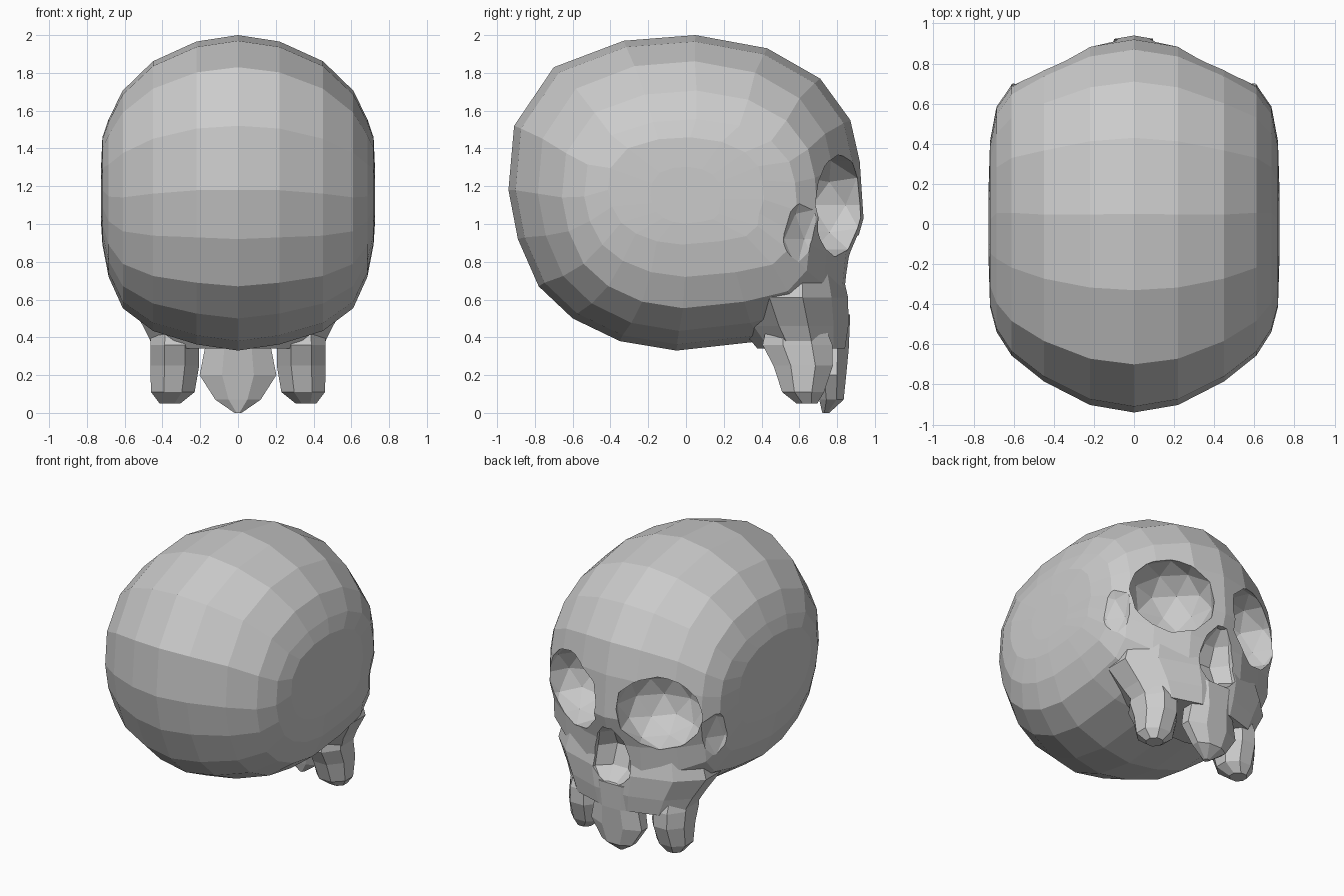
import bpy
import bmesh
from math import cos, sin, pi, radians
from mathutils import Matrix, Vector

old = bpy.data.objects.get("Cube")
if old:
    bpy.data.objects.remove(old, do_unlink=True)

bone = bpy.data.materials.new("bone grey")
bone.use_nodes = True
bone.diffuse_color = (0.6, 0.6, 0.6, 1)
bone.node_tree.nodes["Principled BSDF"].inputs["Base Color"].default_value = (0.6, 0.6, 0.6, 1)


def finish(name, bm):
    bmesh.ops.recalc_face_normals(bm, faces=bm.faces)
    mesh = bpy.data.meshes.new(name)
    bm.to_mesh(mesh)
    bm.free()
    mesh.materials.append(bone)
    obj = bpy.data.objects.new(name, mesh)
    bpy.context.collection.objects.link(obj)
    return obj


def loft(name, loops):
    """Skin closed loops of equal length and cap both ends."""
    bm = bmesh.new()
    rings = [[bm.verts.new(p) for p in loop] for loop in loops]
    n = len(rings[0])
    for a, b in zip(rings, rings[1:]):
        for i in range(n):
            j = (i + 1) % n
            bm.faces.new((a[i], a[j], b[j], b[i]))
    bm.faces.new(rings[0])
    bm.faces.new(rings[-1])
    return finish(name, bm)


def stack(name, levels, sides):
    """Upright lobe from (z, centre x, centre y, radius x, radius y) levels."""
    turns = [2 * pi * (i + 0.5) / sides for i in range(sides)]
    return loft(name, [[(cx + rx * cos(t), cy + ry * sin(t), z) for t in turns]
                       for z, cx, cy, rx, ry in levels])


def combine(base, other, operation):
    mod = base.modifiers.new(operation.lower(), 'BOOLEAN')
    mod.operation = operation
    mod.solver = 'EXACT'
    mod.object = other
    bpy.context.view_layer.objects.active = base
    bpy.ops.object.modifier_apply(modifier=mod.name)
    bpy.data.objects.remove(other, do_unlink=True)


def hollow(base, centre, radii, turn):
    """Carve a faceted ellipsoid out of the base."""
    bm = bmesh.new()
    bmesh.ops.create_icosphere(bm, subdivisions=2, radius=1)
    place = (Matrix.Translation(Vector(centre)) @ Matrix.Rotation(radians(turn), 4, 'Z')
             @ Matrix.Diagonal((*radii, 1)))
    bmesh.ops.transform(bm, matrix=place, verts=bm.verts)
    combine(base, finish("hollow_cutter", bm), 'DIFFERENCE')


# Cranium: the midline outline shrinks and shifts toward each flat side
outline = [(0.05, 2.0), (0.43, 1.93), (0.71, 1.77), (0.87, 1.55), (0.92, 1.33),
           (0.94, 1.03), (0.88, 0.82), (0.86, 0.62), (0.72, 0.46), (0.4, 0.38),
           (-0.05, 0.33), (-0.35, 0.38), (-0.6, 0.5), (-0.78, 0.67), (-0.89, 0.92),
           (-0.94, 1.18), (-0.91, 1.52), (-0.7, 1.83), (-0.33, 1.97)]
# (x, depth scale, height scale, y shift, z shift)
half = [(0, 1, 1, 0, 0), (0.22, 0.96, 0.96, 0, 0), (0.45, 0.84, 0.855, 0.005, -0.015),
        (0.61, 0.72, 0.69, 0.02, -0.03), (0.685, 0.6, 0.5, 0.025, -0.02),
        (0.718, 0.44, 0.34, 0, 0.02), (0.725, 0.2, 0.18, 0, 0)]
columns = [(-x, *rest) for x, *rest in reversed(half[1:])] + half
mid = 1.15
skull = loft("skull", [[(x, y * sy + dy, mid + (z - mid) * sz + dz) for y, z in outline]
                       for x, sy, sz, dy, dz in columns])

# Upper jaw and cheeks below the face
jaw = stack("upper_jaw", [(0.9, 0, 0.54, 0.53, 0.26), (0.61, 0, 0.53, 0.615, 0.34),
                          (0.46, 0, 0.57, 0.52, 0.3), (0.34, 0, 0.61, 0.46, 0.24)], 12)
combine(skull, jaw, 'UNION')

# Tapered tooth lobes: one at each side and one in the middle
for side in (-1, 1):
    lobe = stack("side_teeth", [(0.48, side * 0.33, 0.58, 0.14, 0.16),
                                (0.36, side * 0.335, 0.59, 0.14, 0.2),
                                (0.25, side * 0.335, 0.62, 0.14, 0.17),
                                (0.11, side * 0.345, 0.62, 0.125, 0.12),
                                (0.05, side * 0.36, 0.64, 0.06, 0.06)], 8)
    combine(skull, lobe, 'UNION')
front = stack("front_teeth", [(0.52, 0, 0.74, 0.23, 0.14), (0.34, 0, 0.76, 0.19, 0.11),
                              (0.2, 0, 0.765, 0.22, 0.09), (0.07, 0, 0.77, 0.13, 0.07),
                              (0.0, 0, 0.74, 0.02, 0.02)], 8)
combine(skull, front, 'UNION')

# Shallow temples behind deep slanted eye sockets
for side in (-1, 1):
    hollow(skull, (side * 0.8, 0.69, 0.92), (0.21, 0.21, 0.3), 0)
    hollow(skull, (side * 0.335, 0.78, 1.1), (0.305, 0.28, 0.275), -29 * side)

# Nose opening: narrow at the bridge, wide at the base
nose = stack("nose_cutter", [(0.52, 0, 0.89, 0.08, 0.05), (0.6, 0, 0.89, 0.16, 0.15),
                             (0.74, 0, 0.89, 0.15, 0.2), (0.86, 0, 0.9, 0.11, 0.14),
                             (0.94, 0, 0.93, 0.04, 0.06)], 8)
combine(skull, nose, 'DIFFERENCE')
